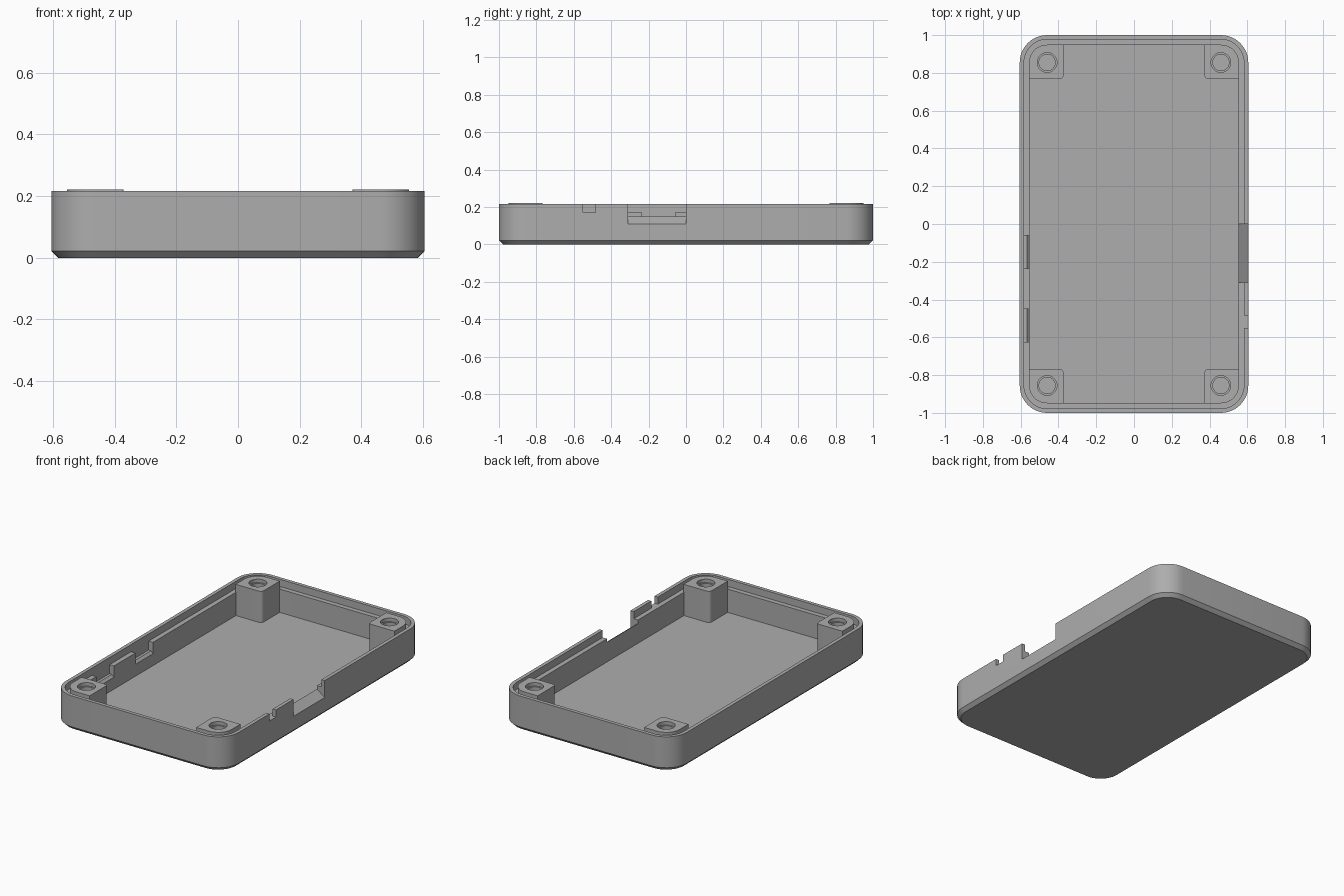
import bpy, bmesh, math

if "Cube" in bpy.data.objects:
    bpy.data.objects.remove(bpy.data.objects["Cube"])

grey = bpy.data.materials.new("plain grey")
grey.diffuse_color = (0.42, 0.42, 0.42, 1)
grey.use_nodes = True
grey.node_tree.nodes["Principled BSDF"].inputs["Base Color"].default_value = grey.diffuse_color


def make_object(name, bm):
    bmesh.ops.recalc_face_normals(bm, faces=bm.faces[:])
    mesh = bpy.data.meshes.new(name)
    bm.to_mesh(mesh)
    bm.free()
    mesh.materials.append(grey)
    obj = bpy.data.objects.new(name, mesh)
    bpy.context.collection.objects.link(obj)
    return obj


def rounded_rect(x0, x1, y0, y1, radii, steps=12):
    """Outline, counter-clockwise from the +x +y corner, one radius per corner."""
    corners = [(x1, y1, -1, -1), (x0, y1, 1, -1), (x0, y0, 1, 1), (x1, y0, -1, 1)]
    pts = []
    for i, ((cx, cy, sx, sy), r) in enumerate(zip(corners, radii)):
        for k in range(steps + 1):
            a = math.pi / 2 * (i + k / steps)
            pts.append((cx + sx * r + r * math.cos(a), cy + sy * r + r * math.sin(a)))
    return pts


def stack(name, levels):
    """Skin matching outlines placed at given heights, capped at both ends."""
    bm = bmesh.new()
    rings = [[bm.verts.new((x, y, z)) for x, y in pts] for pts, z in levels]
    for a, b in zip(rings, rings[1:]):
        for i in range(len(a)):
            j = (i + 1) % len(a)
            bm.faces.new((a[i], a[j], b[j], b[i]))
    bm.faces.new(rings[0][::-1])
    bm.faces.new(rings[-1])
    return make_object(name, bm)


def prism(name, profile, y0, y1):
    """Extrude an x-z profile along y."""
    bm = bmesh.new()
    a = [bm.verts.new((x, y0, z)) for x, z in profile]
    b = [bm.verts.new((x, y1, z)) for x, z in profile]
    n = len(a)
    for i in range(n):
        bm.faces.new((a[i], a[(i + 1) % n], b[(i + 1) % n], b[i]))
    bm.faces.new(a)
    bm.faces.new(b[::-1])
    return make_object(name, bm)


def cut(target, cutter):
    mod = target.modifiers.new("cut", 'BOOLEAN')
    mod.operation = 'DIFFERENCE'
    mod.solver = 'EXACT'
    mod.object = cutter
    bpy.context.view_layer.objects.active = target
    bpy.ops.object.modifier_apply(modifier=mod.name)
    bpy.data.objects.remove(cutter)


def smooth(obj):
    bpy.ops.object.select_all(action='DESELECT')
    obj.select_set(True)
    bpy.context.view_layer.objects.active = obj
    bpy.ops.object.shade_smooth_by_angle(angle=math.radians(25))


# Tray: chamfered base, outer wall, thin lip, inner ledge, cavity floor
TOP, LEDGE, FLOOR = 0.217, 0.172, 0.025
levels = [(0.022, 0.0), (0.0, 0.022), (0.0, TOP), (0.023, TOP),
          (0.023, LEDGE), (0.053, LEDGE), (0.053, FLOOR)]
tray = stack("tray", [
    (rounded_rect(-0.605 + d, 0.605 - d, -1 + d, 1 - d, [0.145 - d] * 4), z)
    for d, z in levels])

# Port opening in the right wall, with a sill sloping outward
cut(tray, prism("port_cutter", [(0.50, 0.30), (0.50, 0.15), (0.552, 0.15),
                                (0.605, 0.11), (0.70, 0.11), (0.70, 0.30)], -0.31, 0.0))

# Small notch through the right lip
cut(tray, prism("notch_cutter", [(0.575, 0.30), (0.575, LEDGE),
                                 (0.70, LEDGE), (0.70, 0.30)], -0.55, -0.485))

# Two recesses in the left ledge with a chamfered inner edge
for y0, y1 in ((-0.625, -0.45), (-0.235, -0.06)):
    cut(tray, prism("recess_cutter", [(-0.583, 0.30), (-0.583, 0.115), (-0.566, 0.115),
                                      (-0.552, 0.10), (-0.50, 0.10), (-0.50, 0.30)], y0, y1))
smooth(tray)

# Four corner screw posts with stepped holes
for sx in (-1, 1):
    for sy in (-1, 1):
        x0, x1 = sorted((sx * 0.372, sx * 0.555))
        y0, y1 = sorted((sy * 0.768, sy * 0.949))
        radii = []
        for cx, cy in ((1, 1), (-1, 1), (-1, -1), (1, -1)):
            outer = (cx == sx) and (cy == sy)
            inner = (cx == -sx) and (cy == -sy)
            radii.append(0.094 if outer else 0.022 if inner else 0.001)
        outline = rounded_rect(x0, x1, y0, y1, radii)
        post = stack("screw_post", [(outline, 0.02), (outline, 0.222)])
        for radius, bottom in ((0.052, 0.20), (0.043, 0.06)):
            bm = bmesh.new()
            bmesh.ops.create_cone(bm, cap_ends=True, segments=40, radius1=radius,
                                  radius2=radius, depth=0.3 - bottom)
            bmesh.ops.translate(bm, verts=bm.verts[:],
                                vec=(sx * 0.46, sy * 0.855, (0.3 + bottom) / 2))
            cut(post, make_object("hole_cutter", bm))
        smooth(post)
